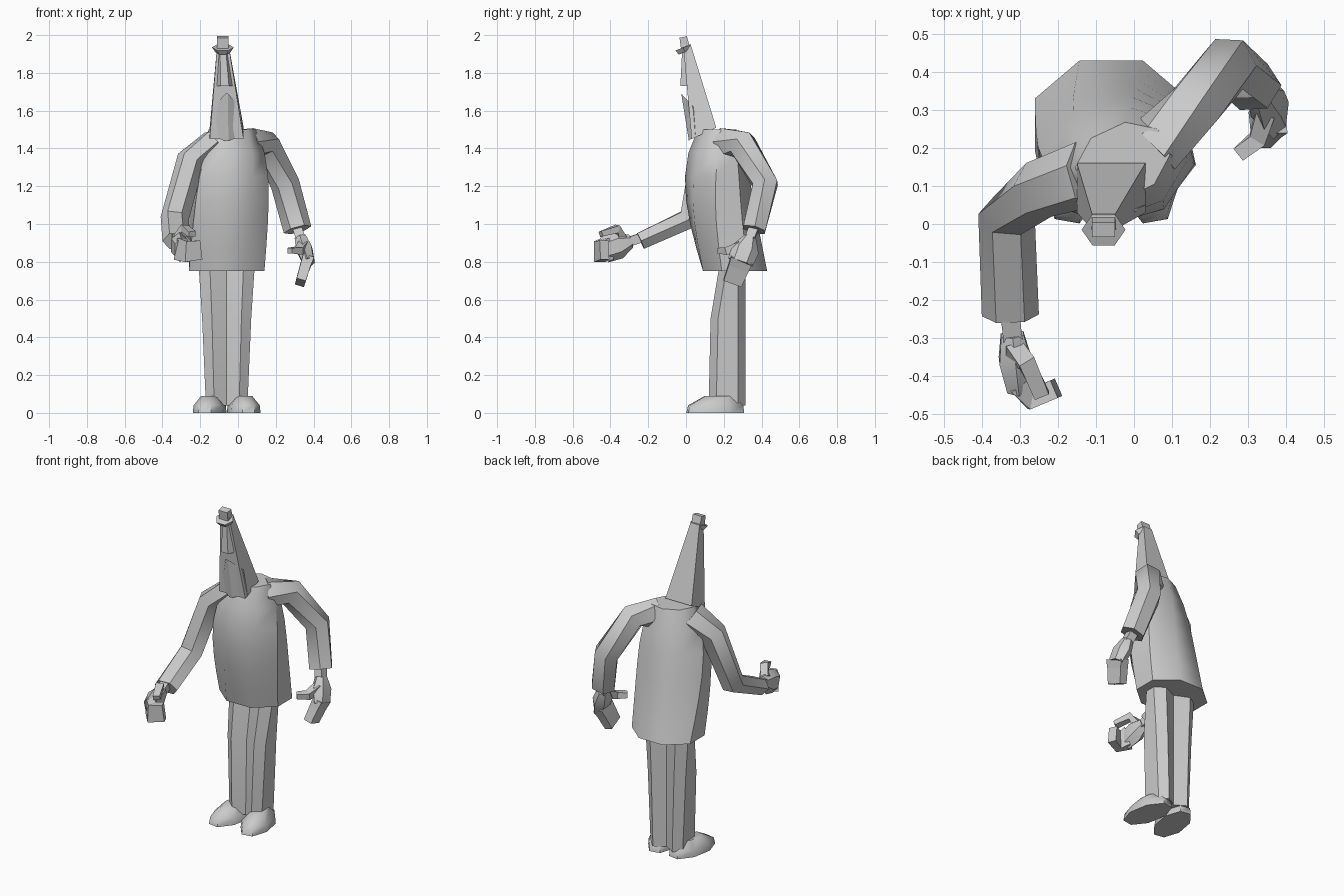
import bpy, bmesh
from math import cos, sin, pi, radians
from mathutils import Vector

default_cube = bpy.data.objects.get("Cube")
if default_cube:
    bpy.data.objects.remove(default_cube, do_unlink=True)

tone = (.6, .6, .6, 1)
grey = bpy.data.materials.new("clay_grey")
grey.use_nodes = True
grey.diffuse_color = tone
grey.node_tree.nodes["Principled BSDF"].inputs["Base Color"].default_value = tone

X, Y, Z = Vector((1, 0, 0)), Vector((0, 1, 0)), Vector((0, 0, 1))
MIDDLE = -.06


def loft(name, rings, smooth_angle=0):
    """Skin a stack of equal point rings and cap both ends."""
    bm = bmesh.new()
    loops = [[bm.verts.new(point) for point in ring] for ring in rings]
    for lower, upper in zip(loops, loops[1:]):
        for i in range(len(lower)):
            bm.faces.new((lower[i - 1], lower[i], upper[i], upper[i - 1]))
    bm.faces.new(loops[0])
    bm.faces.new(loops[-1])
    bmesh.ops.recalc_face_normals(bm, faces=bm.faces)
    mesh = bpy.data.meshes.new(name)
    bm.to_mesh(mesh)
    bm.free()
    mesh.materials.append(grey)
    part = bpy.data.objects.new(name, mesh)
    bpy.context.collection.objects.link(part)
    if smooth_angle:
        bpy.ops.object.select_all(action='DESELECT')
        part.select_set(True)
        bpy.context.view_layer.objects.active = part
        bpy.ops.object.shade_smooth_by_angle(angle=radians(smooth_angle))


def polygon(centre, across, along, half_width, half_depth, sides):
    """Regular polygon stretched so that its flats touch the given box."""
    reach = 1 / cos(pi / sides)
    angles = [pi * (2 * i + 1) / sides for i in range(sides)]
    return [centre + across * (half_width * reach * cos(angle))
            + along * (half_depth * reach * sin(angle)) for angle in angles]


def tube(name, path, start, end, sides, hint=X, bulge=0, smooth_angle=0):
    """Limb along a path whose thickness runs evenly from start to end."""
    points = [Vector(point) for point in path]
    last = len(points) - 1
    rings = []
    for i, point in enumerate(points):
        tangent = (points[min(i + 1, last)] - points[max(i - 1, 0)]).normalized()
        across = tangent.cross(hint).normalized()
        size = Vector(start).lerp(Vector(end), i / last) * (1 + bulge * sin(pi * i / last))
        rings.append(polygon(point, across, tangent.cross(across), size.x, size.y, sides))
    loft(name, rings, smooth_angle)


def turned(angle):
    """Horizontal axes rotated about the vertical."""
    return X * cos(angle) + Y * sin(angle), Y * cos(angle) - X * sin(angle)


# Coat: leans back at the hem, narrows and twists towards the shoulders
coat_rings = []
steps = 6
for step in range(steps + 1):
    t = step / steps
    centre = Vector((MIDDLE + .03 * t, .26 - .1 * sin(.6 * pi * t), .75 + .75 * t))
    across, along = turned(radians(25 * t))
    half_width = .2 - .08 * t ** 5
    half_depth = .17 - .08 * t ** 4
    coat_rings.append(polygon(centre, across, along, half_width, half_depth, 8))
loft("coat", coat_rings, 50)

# Trouser legs and shoes, mirrored about the body's middle
for side, label in ((1, "left"), (-1, "right")):
    leg_rings = []
    back, chamfer = .315, .04
    for height, front, width in ((.8, .18, .15), (.5, .13, .13), (.04, .12, .11)):
        ridge = .6 * width
        section = [(0, front + chamfer), (ridge, front), (width, front + chamfer),
                   (width, back - chamfer), (ridge, back), (0, back - chamfer)]
        leg_rings.append([Vector((MIDDLE + side * x, y, height)) for x, y in section])
    loft(label + "_trouser_leg", leg_rings, 20)

    across, along = turned(side * radians(10))
    shoe_rings = []
    for height, scale in ((0, 1), (.04, .95), (.09, .5)):
        centre = Vector((MIDDLE + side * .09, .2 - .045 * scale, height))
        shoe_rings.append(polygon(centre, across, along, .08 * scale, .15 * scale, 8))
    loft(label + "_shoe", shoe_rings, 50)

# Sleeves: left swung back, right bent forward
tube("left_sleeve", [(.05, .2, 1.43), (.15, .3, 1.42), (.25, .42, 1.21), (.315, .36, .97)],
     (.075, .07), (.06, .065), 6, smooth_angle=50)
tube("right_sleeve", [(-.13, .13, 1.43), (-.25, .09, 1.34), (-.335, .02, 1.03), (-.325, -.24, .91)],
     (.08, .065), (.045, .065), 6, smooth_angle=50)


def hand(label, wrist, forward, thumb_side, palm_side, finger_tip, thumb_tip):
    """Mitten hand with curled fingers, laid out on the hand's own axes."""
    forward = Vector(forward).normalized()

    def place(*spots):
        return [Vector(wrist) + forward * f + thumb_side * s + palm_side * p
                for f, s, p in spots]

    tube(label + "_wrist", place((-.08, 0, 0), (.02, 0, 0)),
         (.025, .025), (.025, .025), 4, thumb_side)
    tube(label + "_palm", place((0, 0, 0), (.07, 0, 0), (.15, 0, 0)),
         (.03, .03), (.03, .06), 6, thumb_side, bulge=.4, smooth_angle=45)
    tube(label + "_fingers", place((.13, 0, 0), (.18, 0, .03), finger_tip),
         (.03, .06), (.025, .05), 4, thumb_side)
    tube(label + "_thumb", place((.05, .03, 0), (.08, .09, .03), thumb_tip),
         (.025, .025), (.015, .02), 4, palm_side)


hand("left", (.33, .34, .93), (.3, -.35, -.9), -Y, -X, (.27, 0, .08), (.08, .13, .08))
hand("right", (-.32, -.29, .91), (.1, -.9, -.3), Z, X, (.15, 0, .1), (.17, .09, .06))


def section(centre_x, half_width, front, back, height, front_ratio=1, rise=0):
    """Four-cornered slice with its own front width and a raised back."""
    narrow = half_width * front_ratio
    top = height + rise
    return [Vector((centre_x - half_width, back, top)), Vector((centre_x - narrow, front, height)),
            Vector((centre_x + narrow, front, height)), Vector((centre_x + half_width, back, top))]


# Tall tapering head, wedge nose and ridged jaw with a peaked lip
loft("head", [section(MIDDLE, .09, .03, .16, 1.45, rise=.06),
              section(-.08, .03, -.015, .025, 1.95)])
loft("nose", [section(-.07, .055, -.03, .03, 1.73, front_ratio=.4),
              section(-.08, .025, -.02, 0, 1.93, front_ratio=.6)])
loft("jaw", [section(MIDDLE, .09, .015, .05, 1.44, front_ratio=.1, rise=.03),
             section(MIDDLE, .07, -.025, .04, 1.69, front_ratio=.1, rise=-.07)])

# Small tilted hat
tube("hat_brim", [(-.08, -.005, 1.91), (-.08, -.015, 1.935)], (.035, .035), (.045, .05), 6)
tube("hat_crown", [(-.08, 0, 1.92), (-.08, -.015, 1.99)], (.025, .03), (.02, .03), 4)
